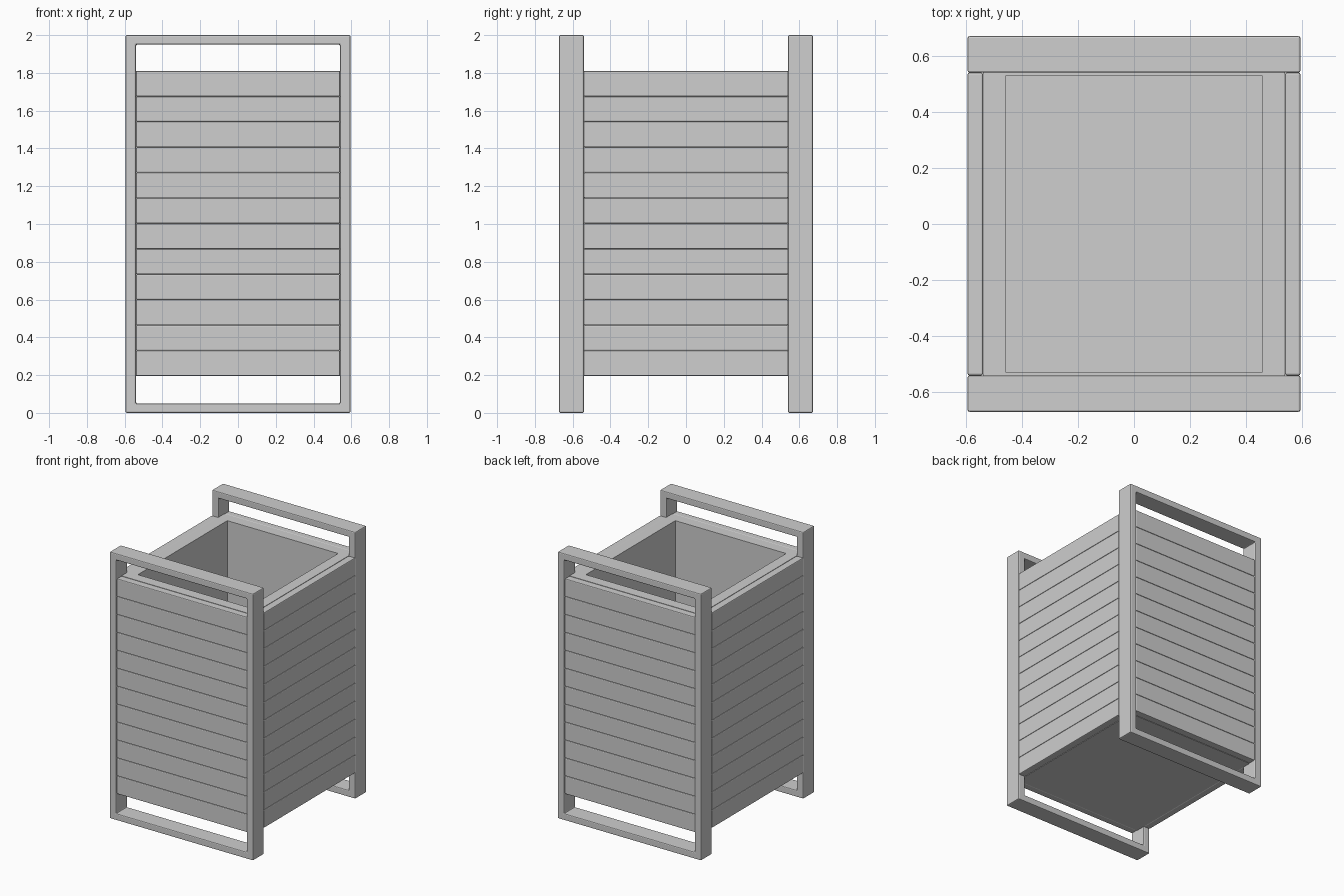
import bpy, bmesh

cube = bpy.data.objects.get("Cube")
if cube:
    bpy.data.objects.remove(cube, do_unlink=True)

# Overall sizes
HALF_X, HALF_Y = 0.595, 0.672       # outer footprint
POST, RAIL = 0.055, 0.05            # frame bar sizes
FRAME_IN = 0.541                    # inner face of each frame
Z0, Z1, SLATS = 0.195, 1.81, 12     # slatted body
FRONT_OUT, FRONT_IN = 0.665, 0.61   # front and back slat faces
OPEN_X, OPEN_Y = 0.46, 0.53         # bin opening

gray = bpy.data.materials.new("light_gray")
gray.use_nodes = True
color = (0.62, 0.62, 0.62, 1)
gray.diffuse_color = color
gray.node_tree.nodes["Principled BSDF"].inputs["Base Color"].default_value = color


def finish(name, bm, bevel=0):
    bmesh.ops.recalc_face_normals(bm, faces=bm.faces)
    mesh = bpy.data.meshes.new(name)
    bm.to_mesh(mesh)
    bm.free()
    mesh.materials.append(gray)
    obj = bpy.data.objects.new(name, mesh)
    bpy.context.collection.objects.link(obj)
    if bevel:
        mod = obj.modifiers.new("Soft edges", "BEVEL")
        mod.width, mod.segments = bevel, 2
        mod.limit_method = "ANGLE"
    return obj


def box(name, lo, hi, bevel=0):
    bm = bmesh.new()
    bmesh.ops.create_cube(bm, size=1)
    for v in bm.verts:
        v.co = [(a + b) / 2 + c * (b - a) for a, b, c in zip(lo, hi, v.co)]
    return finish(name, bm, bevel)


def ring(w, z0, z1, y):
    return [(-w, y, z0), (w, y, z0), (w, y, z1), (-w, y, z1)]


def frame(name, y0, y1):
    # Rectangular loop of four mitred bars
    bm = bmesh.new()
    inner = HALF_X - POST
    loops = [ring(HALF_X, 0, 2, y0), ring(HALF_X, 0, 2, y1),
             ring(inner, RAIL, 2 - RAIL, y1), ring(inner, RAIL, 2 - RAIL, y0)]
    loops = [[bm.verts.new(p) for p in loop] for loop in loops]
    for i in range(4):
        a, b = loops[i], loops[(i + 1) % 4]
        for j in range(4):
            k = (j + 1) % 4
            bm.faces.new((a[j], a[k], b[k], b[j]))
    return finish(name, bm, 0.007)


# End frames
frame("front_frame", -HALF_Y, -FRAME_IN)
frame("back_frame", FRAME_IN, HALF_Y)

# Slats on all four sides
step = (Z1 - Z0) / SLATS
inner_x = HALF_X - POST
for i in range(SLATS):
    lo, hi = Z0 + i * step, Z0 + (i + 1) * step
    for side, s in (("front", -1), ("back", 1)):
        y0, y1 = sorted((s * FRONT_IN, s * FRONT_OUT))
        box(f"{side}_slat_{i + 1}", (-inner_x, y0, lo), (inner_x, y1, hi), 0.006)
    for side, s in (("right", -1), ("left", 1)):
        x0, x1 = sorted((s * inner_x, s * HALF_X))
        box(f"{side}_slat_{i + 1}", (x0, -FRAME_IN, lo), (x1, FRAME_IN, hi), 0.006)

# Open inner bin: a block whose top face is inset and sunk to the floor
bm = bmesh.new()
bmesh.ops.create_cube(bm, size=1)
for v in bm.verts:
    v.co = (v.co.x * 2 * inner_x, v.co.y * 2 * FRONT_IN, Z1 if v.co.z > 0 else Z0)
top = max(bm.faces, key=lambda f: f.calc_center_median().z)
bmesh.ops.inset_individual(bm, faces=[top], thickness=inner_x - OPEN_X)
for v in top.verts:
    v.co.x = OPEN_X if v.co.x > 0 else -OPEN_X
    v.co.y = OPEN_Y if v.co.y > 0 else -OPEN_Y
floor = bmesh.ops.extrude_discrete_faces(bm, faces=[top])["faces"][0]
for v in floor.verts:
    v.co.z = Z0 + 0.08
finish("inner_bin", bm)
